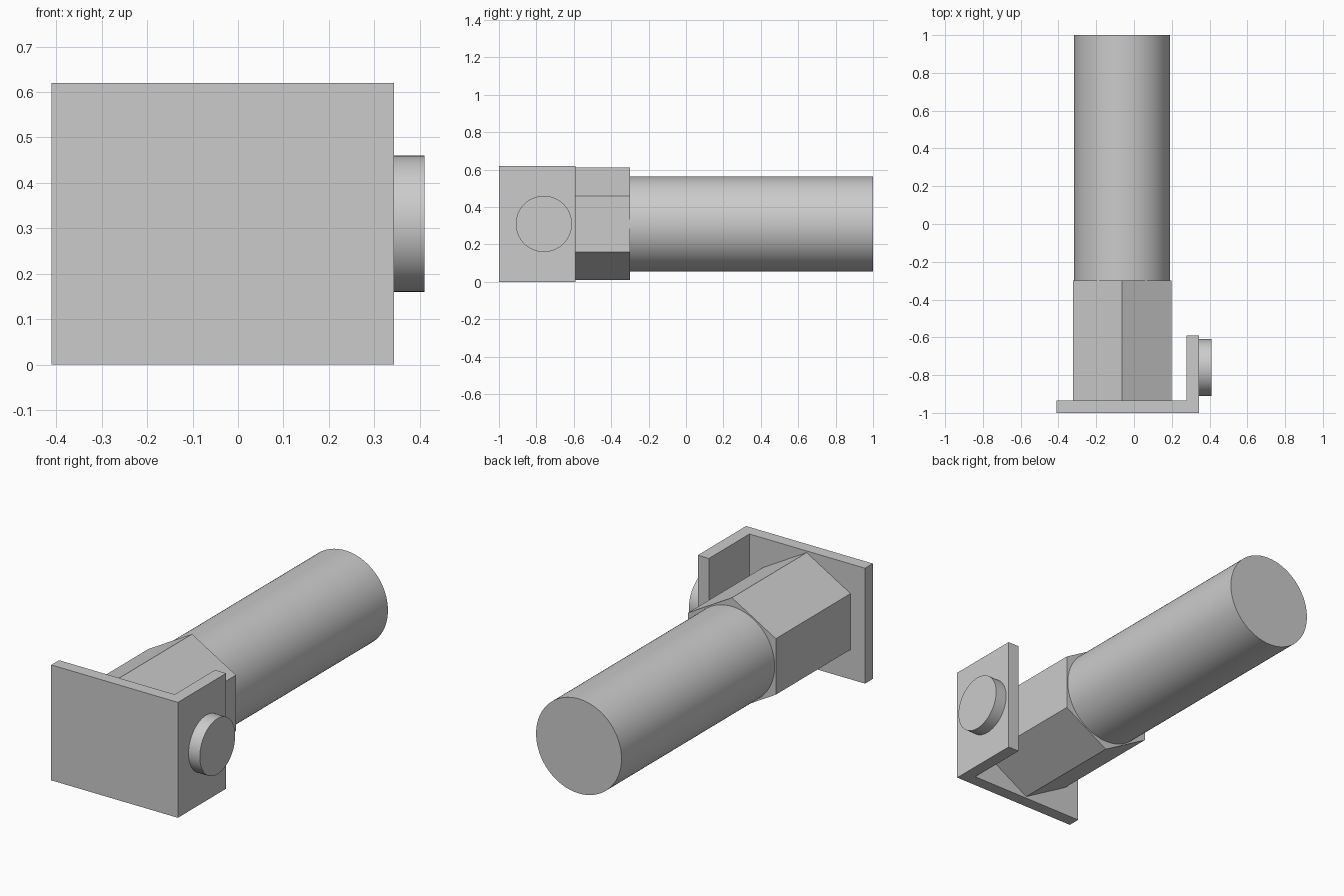
import bpy
import bmesh
import math
from mathutils import Vector

if "Cube" in bpy.data.objects:
    bpy.data.objects.remove(bpy.data.objects["Cube"], do_unlink=True)

# Single plain grey finish
grey = bpy.data.materials.new("light_grey")
grey.use_nodes = True
grey.diffuse_color = (0.6, 0.6, 0.6, 1)
grey.node_tree.nodes["Principled BSDF"].inputs["Base Color"].default_value = (0.6, 0.6, 0.6, 1)


def prism(name, outline, direction, smooth=False):
    """Extrude a closed flat outline along a direction into a solid."""
    bm = bmesh.new()
    base = bm.faces.new([bm.verts.new(p) for p in outline])
    top = bmesh.ops.extrude_face_region(bm, geom=[base], use_keep_orig=True)["geom"]
    bmesh.ops.translate(bm, vec=direction, verts=[v for v in top if isinstance(v, bmesh.types.BMVert)])
    bmesh.ops.recalc_face_normals(bm, faces=bm.faces)
    mesh = bpy.data.meshes.new(name)
    bm.to_mesh(mesh)
    bm.free()
    mesh.materials.append(grey)
    obj = bpy.data.objects.new(name, mesh)
    bpy.context.collection.objects.link(obj)
    if smooth:
        bpy.ops.object.select_all(action="DESELECT")
        obj.select_set(True)
        bpy.context.view_layer.objects.active = obj
        bpy.ops.object.shade_smooth_by_angle(angle=math.radians(30))
    return obj


def ring(center, u, radius, sides):
    """Regular polygon in the plane of u and z, with one corner at the top."""
    angles = [2 * math.pi * i / sides for i in range(sides)]
    return [Vector(center) + radius * (math.sin(a) * Vector(u) + math.cos(a) * Vector((0, 0, 1)))
            for a in angles]


X, Y = Vector((1, 0, 0)), Vector((0, 1, 0))
mid_x, mid_z = -0.063, 0.31
wall = 0.066
left, right, front, side_back = -0.41, 0.343, -1.0, -0.59
plate_back = front + wall
collar_back = -0.3

# Angled bracket: front plate with a short side flange
bracket = [(left, front), (right, front), (right, side_back), (right - wall, side_back),
           (right - wall, plate_back), (left, plate_back)]
prism("bracket", [(x, y, 0) for x, y in bracket], Vector((0, 0, 0.62)))

# Hexagonal collar behind the plate
prism("hex_collar", ring((mid_x, plate_back, mid_z), X, 0.301, 6), Y * (collar_back - plate_back))

# Long round shaft
prism("shaft", ring((mid_x, collar_back, mid_z), X, 0.254, 96), Y * (1 - collar_back), smooth=True)

# Round button on the side flange
prism("side_button", ring((right, -0.76, mid_z), Y, 0.15, 64), X * 0.067, smooth=True)
